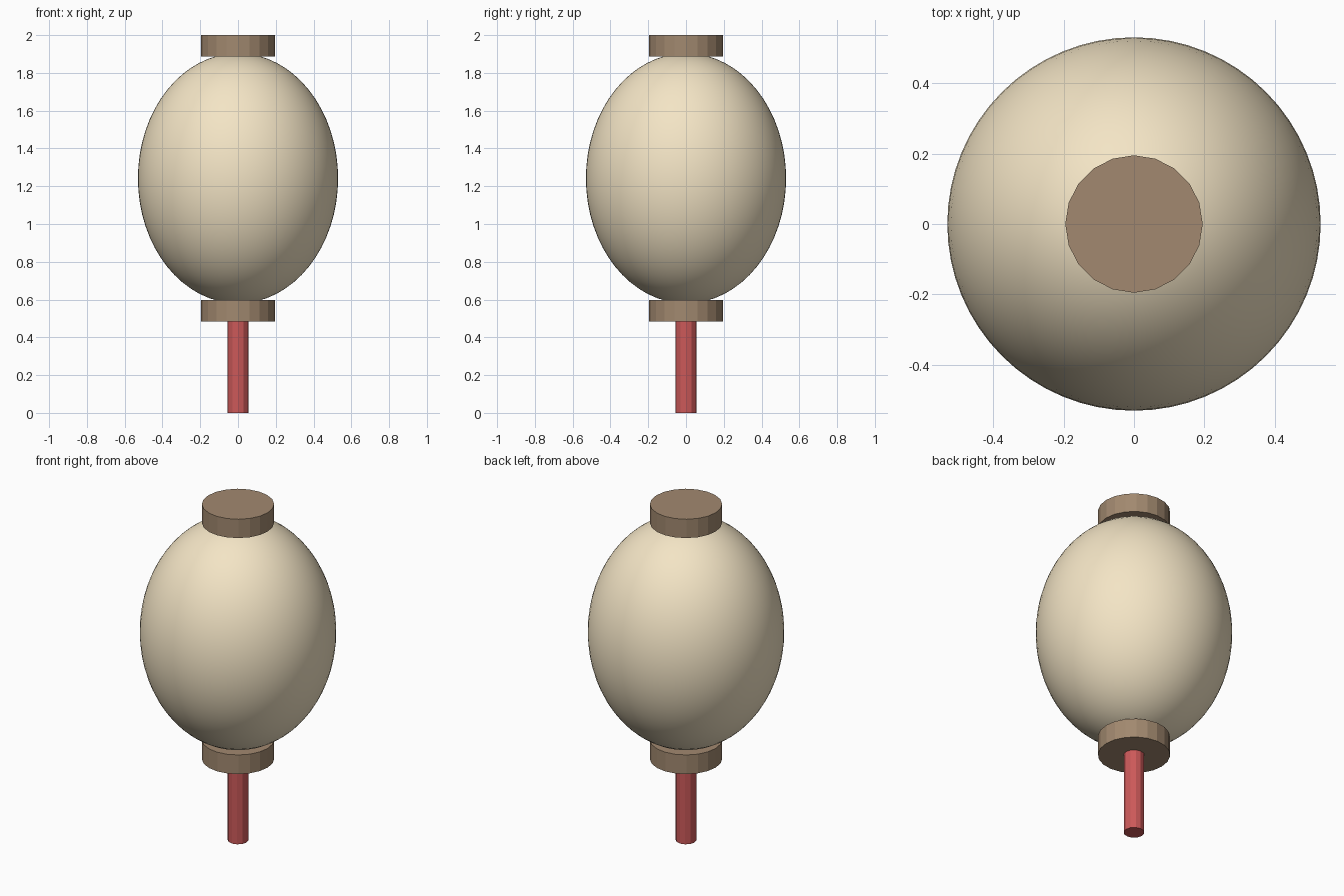
import bpy

if "Cube" in bpy.data.objects:
    bpy.data.objects.remove(bpy.data.objects["Cube"])


def paint(obj, name, color):
    mat = bpy.data.materials.get(name) or bpy.data.materials.new(name)
    mat.diffuse_color = color
    mat.use_nodes = True
    mat.node_tree.nodes["Principled BSDF"].inputs["Base Color"].default_value = mat.diffuse_color
    obj.data.materials.append(mat)


def cylinder(name, radius, bottom, top, sides, mat, color):
    # Vertex on the x axis, flat faceted sides
    bpy.ops.mesh.primitive_cylinder_add(
        vertices=sides, radius=radius, depth=top - bottom,
        location=(0, 0, (top + bottom) / 2))
    obj = bpy.context.object
    obj.name = name
    paint(obj, mat, color)
    return obj


WOOD = (0.36, 0.25, 0.16, 1)
PAPER = (0.90, 0.78, 0.56, 1)
RED = (0.60, 0.10, 0.10, 1)

# Egg-shaped paper body
bpy.ops.mesh.primitive_uv_sphere_add(segments=64, ring_count=32, radius=0.53,
                                     location=(0, 0, 1.242))
body = bpy.context.object
body.name = "paper_body"
body.scale.z = 1.25
bpy.ops.object.transform_apply(location=False, rotation=False, scale=True)
bpy.ops.object.shade_smooth()
paint(body, "paper", PAPER)

# Wooden end caps
for name, bottom, top in (("top_cap", 1.888, 2.0), ("bottom_cap", 0.483, 0.597)):
    cylinder(name, 0.195, bottom, top, 20, "wood", WOOD)

# Hanging tassel
cylinder("tassel", 0.056, 0.0, 0.485, 12, "red_thread", RED)
